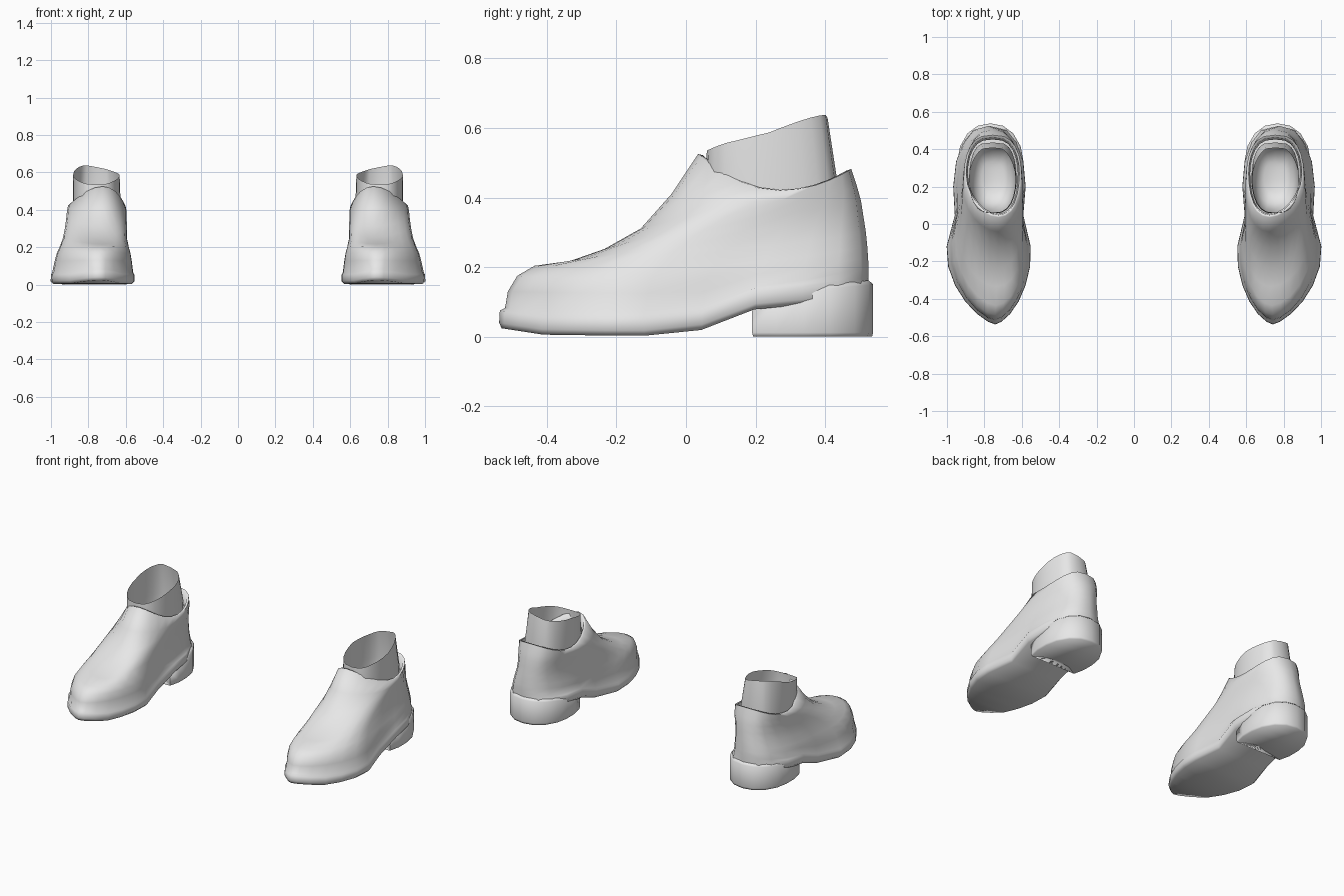
import bpy, bmesh, math

cube = bpy.data.objects.get("Cube")
if cube:
    bpy.data.objects.remove(cube, do_unlink=True)

# One plain light grey for everything
grey = bpy.data.materials.new("light_grey")
grey.diffuse_color = (0.8, 0.8, 0.8, 1)
grey.use_nodes = True
grey.node_tree.nodes["Principled BSDF"].inputs["Base Color"].default_value = (0.8, 0.8, 0.8, 1)

N = 24  # points around each ring


def lerp_table(table, v):
    """Straight-line lookup in a list of (input, output) pairs."""
    if v <= table[0][0]:
        return table[0][1]
    for (a, fa), (b, fb) in zip(table, table[1:]):
        if v <= b:
            return fa + (fb - fa) * (v - a) / (b - a)
    return table[-1][1]


def cap(bm, ring, up=False):
    """Close a ring with strips running across it from side to side."""
    n = len(ring)
    for i in range(n // 2):
        face = []
        for v in (ring[i], ring[-i % n], ring[n - i - 1], ring[i + 1]):
            if v not in face:
                face.append(v)
        bm.faces.new(face[::-1] if up else face)


def loft(name, rings, side, top=False, angle=85):
    """Skin a stack of rings, closed below, on the left (1) or right (-1)."""
    bm = bmesh.new()
    rows = [[bm.verts.new((side * x, y, z)) for x, y, z in r] for r in rings]
    for lo, hi in zip(rows, rows[1:]):
        n = len(lo)
        for i in range(n):
            j = (i + 1) % n
            bm.faces.new((lo[i], lo[j], hi[j], hi[i]))
    cap(bm, rows[0])
    if top:
        cap(bm, rows[-1], True)
    if side < 0:
        bmesh.ops.reverse_faces(bm, faces=bm.faces[:])
    mesh = bpy.data.meshes.new(name)
    bm.to_mesh(mesh)
    bm.free()
    mesh.materials.append(grey)
    obj = bpy.data.objects.new(name, mesh)
    bpy.context.collection.objects.link(obj)
    bpy.ops.object.select_all(action="DESELECT")
    obj.select_set(True)
    bpy.context.view_layer.objects.active = obj
    bpy.ops.object.shade_smooth_by_angle(angle=math.radians(angle))


def oval(cx, hw, front, mid, back, pf=1.0, pb=0.7):
    """Egg outline from the front round the outer side: (x, y, c)."""
    pts = []
    for i in range(N):
        a = 2 * math.pi * i / N
        s, c = math.sin(a), -math.cos(a)
        w = math.copysign(abs(s) ** (pf if c < 0 else pb), s) if abs(s) > 1e-6 else 0
        y = mid + (mid - front if c < 0 else back - mid) * c
        pts.append((cx + hw * w, y, c))
    return pts


# Underside height along the foot: toe spring, tread, arch, heel seat
UNDER = [(-.54, .026), (-.41, .006), (-.13, .002), (.04, .018), (.2, .08), (.54, .11)]


def sole_ring(cx, hw, front, back, lift):
    pts = []
    for x, y, c in oval(cx, hw, front, -.12, back, 1.38):
        pinch = 1 - .19 * math.exp(-((y - .07) / .13) ** 2)
        shift = -.035 * c * c if c < 0 else -.008 * c
        pts.append((cx + (x - cx) * pinch + shift, y, lerp_table(UNDER, y) + lift))
    return pts


def upper_ring(cx, hw, front, zf, mid, zs, back, zb, pinch=0, pf=1.0):
    pts = []
    for x, y, c in oval(cx, hw, front, mid, back, pf):
        p = 1 - pinch * math.exp(-((y - .07) / .13) ** 2)
        z = zs + ((zf if c < 0 else zb) - zs) * c * c
        shift = -.03 * c * c if c < 0 else 0
        pts.append((cx + (x - cx) * p + shift, y, z))
    return pts


def shoe_rings():
    rings = [sole_ring(.777, .214, -.53, .512, 0),
             sole_ring(.777, .23, -.537, .522, .015),
             sole_ring(.777, .228, -.535, .524, .05),
             sole_ring(.777, .222, -.52, .524, .06)]
    # Vamp and quarters, rising to the collar
    for r in ((.774, .211, -.512, .13, -.11, .125, .525, .20, .16, 1.25),
              (.772, .202, -.485, .175, -.10, .165, .523, .23, .12, 1.15),
              (.769, .190, -.435, .204, -.07, .20, .521, .26, .08, 1.1),
              (.765, .174, -.335, .217, -.03, .248, .517, .30, .03),
              (.760, .166, -.235, .252, .04, .30, .510, .345),
              (.757, .162, -.13, .311, .12, .347, .503, .39),
              (.755, .160, -.042, .410, .20, .39, .492, .43),
              (.755, .154, .035, .525, .27, .42, .475, .482),
              # Rolled edge and inner lining
              (.755, .142, .048, .522, .27, .422, .462, .478),
              (.755, .134, .054, .46, .27, .36, .452, .41)):
        rings.append(upper_ring(*r))
    return rings


# Heel block: half outline with a hollowed front face
HEEL = [(0, .245), (.09, .23), (.16, .19), (.176, .26), (.176, .34),
        (.162, .415), (.122, .485), (.068, .525), (0, .538)]


def heel_rings():
    full = HEEL + [(-x, y) for x, y in HEEL[-2:0:-1]]

    def level(height, grow):
        return [(.768 + x * grow, .36 + (y - .36) * grow, height(y)) for x, y in full]
    top = [(.19, .085), (.3, .11), (.42, .14), (.54, .15)]
    return [level(lambda y: 0, .98),
            level(lambda y: .012, 1),
            level(lambda y: lerp_table(top, y), 1),
            level(lambda y: lerp_table(top, y) + .012, .93)]


def ankle_rings():
    rings = []
    # Rounded foot inside the shoe, then the open ankle
    for hw, front, back, z in ((.06, .17, .33, .14), (.10, .11, .39, .17),
                               (.122, .075, .43, .26), (.127, .055, .436, .44)):
        rings.append([(x, y, z) for x, y, c in oval(.755, hw, front, .24, back, .7, .55)])
    # Brim slopes up to a square back corner, higher on the outer side
    slope = [(.06, .535), (.1, .553), (.405, .628)]
    brim = []
    for x, y, c in oval(.757, .124, .06, .24, .407, .7, .4):
        x = .757 + (x - .757) * (1 - .3 * max(0, c) ** 2)
        tilt = .2 * max(0, c) * (x - .755)
        brim.append((x, y, lerp_table(slope, y) + tilt))
    return rings + [brim]


for side, word in ((1, "left"), (-1, "right")):
    loft(word + "_shoe", shoe_rings(), side)
    loft(word + "_heel", heel_rings(), side, top=True, angle=100)
    loft(word + "_ankle", ankle_rings(), side)
